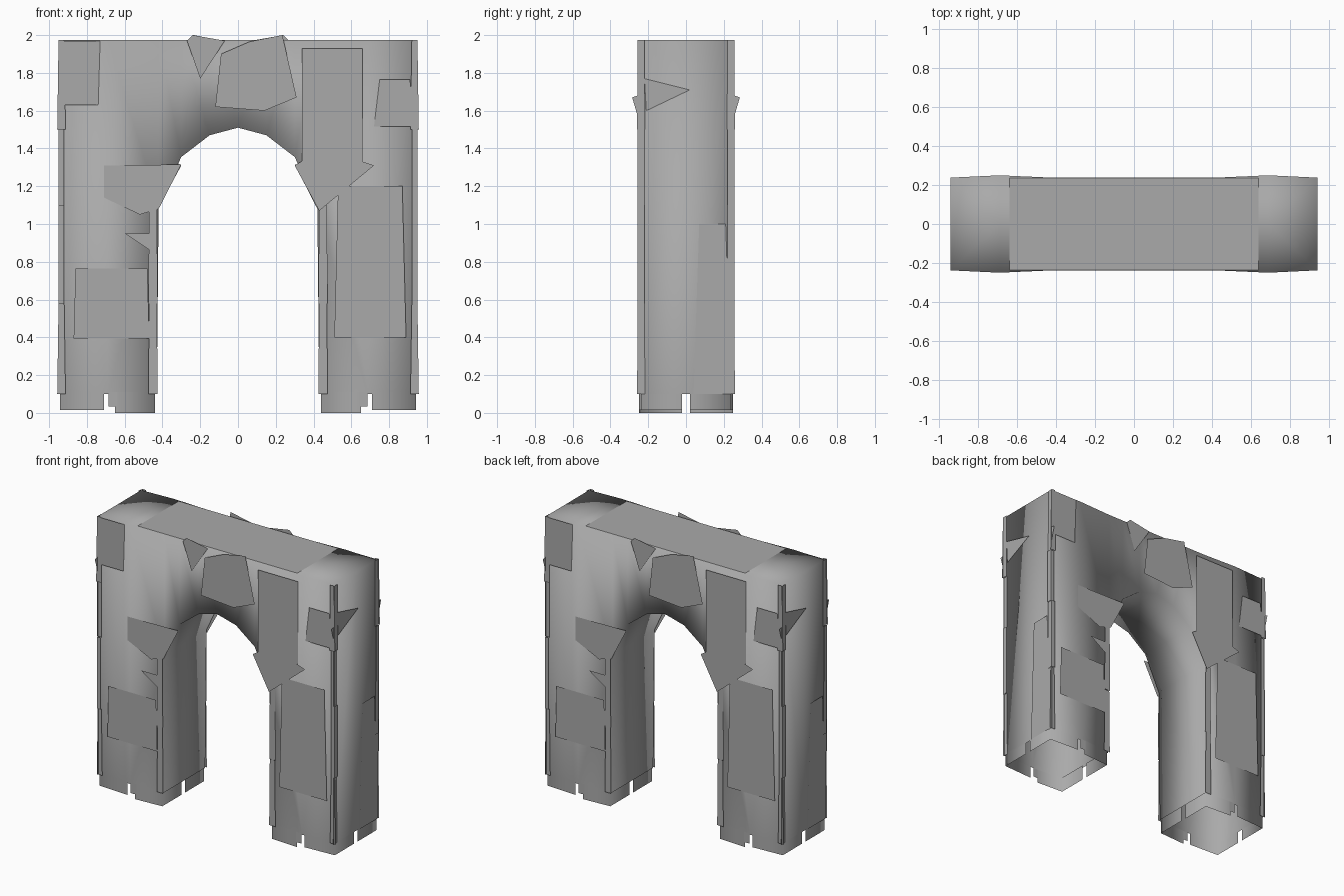
import bpy, bmesh, math, random

if "Cube" in bpy.data.objects:
    bpy.data.objects.remove(bpy.data.objects["Cube"])

random.seed(4)
TOP, HALF, BULGE = 1.975, 0.238, 0.25
FOOT, IN, MID, OUT = 0.1, 0.43, 0.69, 0.943

stone = bpy.data.materials.new("dark_grey_stone")
stone.diffuse_color = (0.4, 0.4, 0.4, 1)
stone.use_nodes = True
stone.node_tree.nodes["Principled BSDF"].inputs["Base Color"].default_value = stone.diffuse_color


def make(name, polys, smooth=False):
    """One object from a list of polygons, welded where they meet."""
    bm = bmesh.new()
    for poly in polys:
        bm.faces.new([bm.verts.new(p) for p in poly])
    bmesh.ops.remove_doubles(bm, verts=bm.verts, dist=0.0005)
    bmesh.ops.recalc_face_normals(bm, faces=bm.faces)
    me = bpy.data.meshes.new(name)
    bm.to_mesh(me)
    bm.free()
    me.materials.append(stone)
    ob = bpy.data.objects.new(name, me)
    bpy.context.collection.objects.link(ob)
    if smooth:
        bpy.context.view_layer.objects.active = ob
        ob.select_set(True)
        bpy.ops.object.shade_smooth_by_angle(angle=math.radians(100))
        ob.select_set(False)
    return ob


def half_turn(ob):
    """Repeat a part on the opposite side."""
    twin = ob.copy()
    twin.name = ob.name + "_rear"
    twin.rotation_euler.z = math.pi
    bpy.context.collection.objects.link(twin)


# Hollow arch shell: skins, soffit, outer walls and top, open below
soffit = [(0, 1.51), (0.15, 1.47), (0.30, 1.355), (0.42, 1.10), (IN, FOOT)]
shell = []
for s in (-1, 1):
    for f in (-1, 1):
        y, yb = f * HALF, f * BULGE
        for (xa, za), (xb, zb) in zip(soffit[:3], soffit[1:]):
            shell.append([(s * xa, y, za), (s * xb, y, zb), (s * xb, y, TOP), (s * xa, y, TOP)])
        shell.append([(s * IN, y, FOOT), (s * MID, yb, FOOT), (s * MID, yb, TOP),
                      (s * 0.42, y, TOP), (s * 0.42, y, 1.10)])
        shell.append([(s * MID, yb, FOOT), (s * OUT, y, FOOT), (s * OUT, y, TOP), (s * MID, yb, TOP)])
    for (xa, za), (xb, zb) in zip(soffit, soffit[1:]):
        shell.append([(s * xa, -HALF, za), (s * xb, -HALF, zb), (s * xb, HALF, zb), (s * xa, HALF, za)])
    for a, b in ((-HALF, 0), (0, HALF)):
        shell.append([(s * OUT, a, FOOT), (s * OUT, b, FOOT), (s * OUT, b, TOP), (s * OUT, a, TOP)])
    rim = [(0, HALF), (0.15, HALF), (0.3, HALF), (0.42, HALF), (MID, BULGE), (OUT, HALF)]
    for (xa, ya), (xb, yb) in zip(rim, rim[1:]):
        for f in (-1, 1):
            shell.append([(s * xa, 0, TOP), (s * xb, 0, TOP), (s * xb, f * yb, TOP), (s * xa, f * ya, TOP)])
make("arch_shell", shell, smooth=True)

# Flat deck plate along the top
make("top_deck", [[(sx * 0.64, sy * 0.235, TOP + 0.002)
                   for sx, sy in ((-1, -1), (1, -1), (1, 1), (-1, 1))]])

# Corner feet: bent sheets leaving a notch in the middle of each leg face
for s in (-1, 1):
    for f in (-1, 1):
        for label, x, gap, z in (("inner", IN + 0.01, 0.65, 0), ("outer", OUT, 0.71, 0.015)):
            path = [(s * gap, f * BULGE), (s * x, f * HALF), (s * x, f * 0.02)]
            make("foot_" + label, [[(*a, z), (*b, z), (*b, 0.11), (*a, 0.11)]
                                   for a, b in zip(path, path[1:])], smooth=True)
        # step narrowing the head of the notch
        make("notch_step", [[(s * u, f * BULGE, z) for u, z in
                             ((0.64, 0.035), (0.685, 0.035), (0.685, 0.11), (0.64, 0.11))]])


def panel(name, pts, d, side=False):
    """Flat cladding sheet at distance d: front (x, z) or side (y, z)."""
    half_turn(make(name, [[(d, u, z) if side else (u, -d, z) for u, z in pts]]))


def plate(name, u, z, w, h, d, taper=0.0, side=False):
    """Four-sided sheet from its centre, size and taper towards the top."""
    panel(name, [(u - w / 2, z - h / 2), (u + w / 2, z - h / 2),
                 (u + w / 2 - taper, z + h / 2), (u - w / 2 + taper, z + h / 2)], d, side)


# Irregular edge strips up every vertical corner
for i, (z0, z1) in enumerate(((FOOT, 0.58), (0.58, 1.1), (1.1, 1.5), (1.5, TOP))):
    flare = 0.007 if i in (0, 3) else 0.0
    for s in (-1, 1):
        plate("outer_edge", s * 0.935, (z0 + z1) / 2, 0.03 + 2 * flare, z1 - z0,
              0.247 + random.uniform(0, 0.013), flare, )
        plate("end_edge", s * 0.238, (z0 + z1) / 2, 0.035 + flare, z1 - z0,
              OUT + random.uniform(0.001, 0.01), flare / 2, True)
        if i < 2:
            plate("inner_edge", s * 0.45, (z0 + z1) / 2, 0.05, z1 - z0,
                  0.246 + random.uniform(0, 0.01), 0.005)

# Large plates on the front and rear faces
plate("leg_plate", -0.67, 0.58, 0.4, 0.37, 0.253, 0.01)
plate("leg_plate_right", 0.7, 0.8, 0.38, 0.8, 0.254, 0.02)
plate("corner_plate", -0.84, 1.8, 0.2, 0.34, 0.255, -0.01)
plate("corner_plate_right", 0.83, 1.64, 0.22, 0.25, 0.255, 0.03)
plate("haunch_plate_right", 0.5, 1.63, 0.32, 0.6, 0.257)
panel("haunch_plate", [(-0.71, 1.14), (-0.52, 1.05), (-0.42, 1.08), (-0.30, 1.315), (-0.71, 1.31)], 0.254)
panel("spandrel_wedge", [(0.30, 1.31), (0.43, 1.07), (0.72, 1.31), (0.45, 1.4)], 0.26)
panel("small_tab", [(-0.6, 0.95), (-0.45, 0.95), (-0.45, 0.85)], 0.256)

# Crown plates with raised tips
panel("crown_plate_left", [(-0.27, 1.97), (-0.24, 2), (-0.07, 1.97), (-0.2, 1.77)], 0.246)
panel("crown_plate", [(-0.09, 1.9), (0.06, 1.965), (0.235, 2), (0.31, 1.67),
                      (0.14, 1.6), (-0.12, 1.62)], 0.252)

# Sheets on the outer ends and inside the opening
panel("end_wedge", [(-0.22, 1.77), (0.02, 1.71), (-0.21, 1.6)], 0.95, True)
for s in (-1, 1):
    panel("end_fin", [(s * 0.285, 1.67), (s * 0.23, 1.69), (s * 0.235, 1.5)], 0.948, True)
plate("end_plate", 0.14, 0.55, 0.2, 0.9, 0.949, 0.03, True)
plate("end_tab", 0.17, 0.77, 0.15, 0.1, 0.954, 0, True)
plate("inner_wall_plate", 0, 0.92, 0.46, 0.32, 0.427, 0, True)
